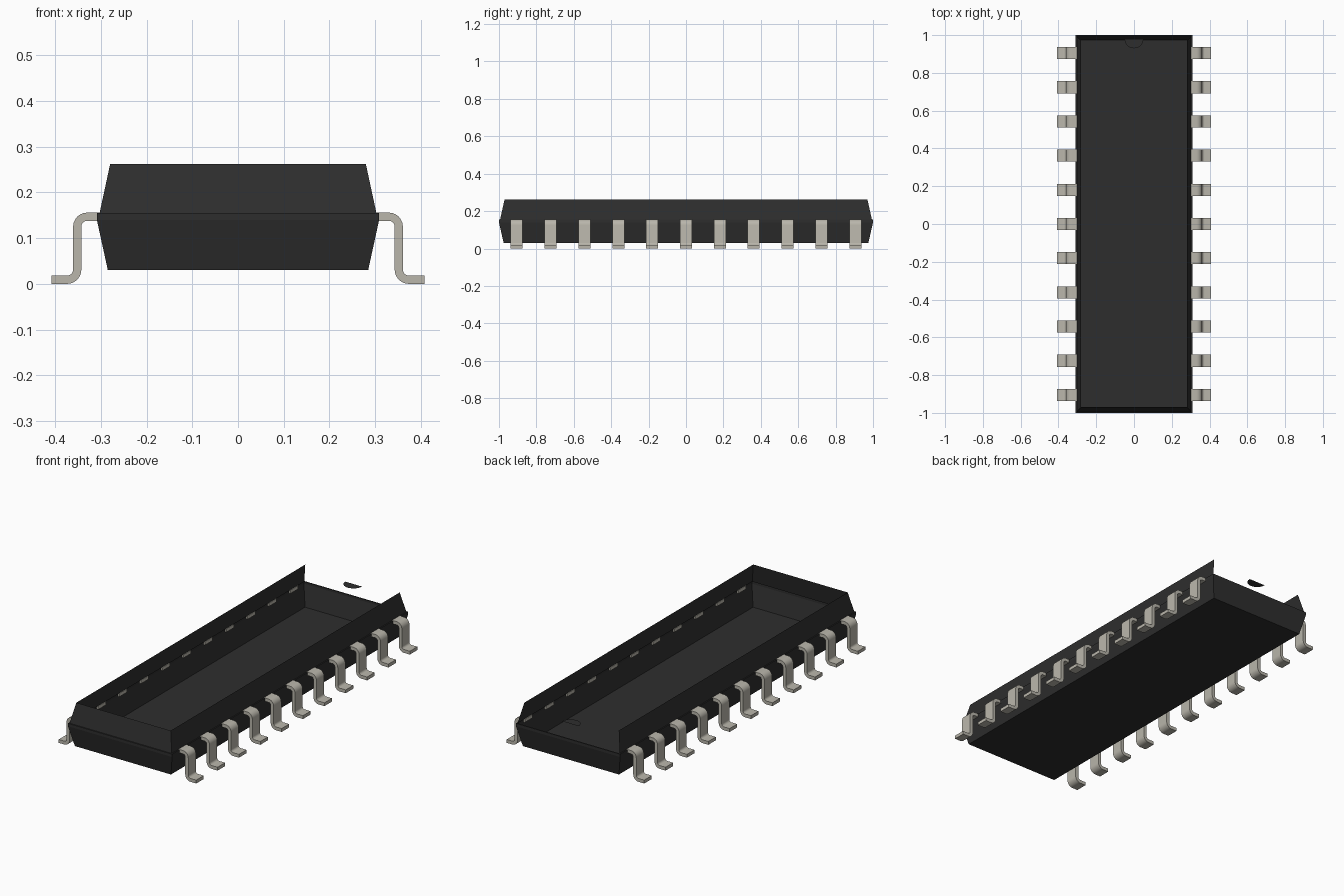
import bpy, bmesh, math

cube = bpy.data.objects.get("Cube")
if cube:
    bpy.data.objects.remove(cube, do_unlink=True)


def material(name, colour):
    mat = bpy.data.materials.new(name)
    mat.use_nodes = True
    mat.diffuse_color = colour
    mat.node_tree.nodes["Principled BSDF"].inputs["Base Color"].default_value = colour
    return mat


def finish(name, bm, mat):
    mesh = bpy.data.meshes.new(name)
    bm.to_mesh(mesh)
    bm.free()
    mesh.materials.append(mat)
    obj = bpy.data.objects.new(name, mesh)
    bpy.context.collection.objects.link(obj)
    return obj


black = material("black plastic", (0.027, 0.027, 0.027, 1))
metal = material("tinned metal", (0.49, 0.47, 0.41, 1))

# Body shell: stacked rectangles (half width, half length, height), open at the top
levels = [(0.285, 0.975, 0.03), (0.309, 1.0, 0.14), (0.309, 1.0, 0.155),
          (0.303, 0.994, 0.155), (0.28, 0.97, 0.262)]
corners = [(-1, -1), (1, -1), (1, 1), (-1, 1)]
BACK = 2
bm = bmesh.new()
rings = [[bm.verts.new((sx * w, sy * l, z)) for sx, sy in corners] for w, l, z in levels]
bm.faces.new(rings[0][::-1])
for k, (low, high) in enumerate(zip(rings, rings[1:])):
    for i in range(4):
        # The upper back wall is left open
        if k == len(levels) - 2 and i == BACK:
            continue
        j = (i + 1) % 4
        bm.faces.new((low[i], low[j], high[j], high[i]))
finish("body_shell", bm, black)

# Half-round floor of the orientation notch at the back
bm = bmesh.new()
steps = 12
bm.faces.new([bm.verts.new((0.05 * math.cos(a), 0.98 + 0.05 * math.sin(a), 0.228))
              for a in (math.pi * (1 + i / steps) for i in range(steps + 1))])
finish("notch_floor", bm, black)

# Pin: a flat strip following a centre line with two rounded bends
half_t, half_w, radius = 0.009, 0.032, 0.022
leg_x, top_z, foot_z = 0.352, 0.147, 0.009
sections = [(0.30, top_z, math.pi / 2)]          # x, z, angle of the strip's normal
for i in range(7):
    a = math.pi / 2 * (1 - i / 6)
    sections.append((leg_x - radius + radius * math.cos(a),
                     top_z - radius + radius * math.sin(a), a))
for i in range(7):
    a = math.pi / 2 * i / 6
    sections.append((leg_x + radius - radius * math.cos(a),
                     foot_z + radius - radius * math.sin(a), a))
sections.append((0.408, foot_z, math.pi / 2))

pitch, count = 0.181, 11
first_y = -pitch * (count - 1) / 2
bm = bmesh.new()
loops = []
for x, z, a in sections:
    nx, nz = half_t * math.cos(a), half_t * math.sin(a)
    loops.append([bm.verts.new((x + s * nx, first_y + t * half_w, z + s * nz))
                  for s, t in ((-1, -1), (1, -1), (1, 1), (-1, 1))])
for p, q in zip(loops, loops[1:]):
    for i in range(4):
        j = (i + 1) % 4
        bm.faces.new((p[i], p[j], q[j], q[i]))
bm.faces.new(loops[0])
bm.faces.new(loops[-1][::-1])
bmesh.ops.recalc_face_normals(bm, faces=bm.faces)
pins = finish("pins", bm, metal)
for face in pins.data.polygons:
    face.use_smooth = True
pins.data.set_sharp_from_angle(angle=math.radians(30))

# Repeat along both long sides
row = pins.modifiers.new("row", 'ARRAY')
row.count = count
row.use_relative_offset = False
row.use_constant_offset = True
row.constant_offset_displace = (0, pitch, 0)
pins.modifiers.new("both_sides", 'MIRROR').use_axis[0] = True
